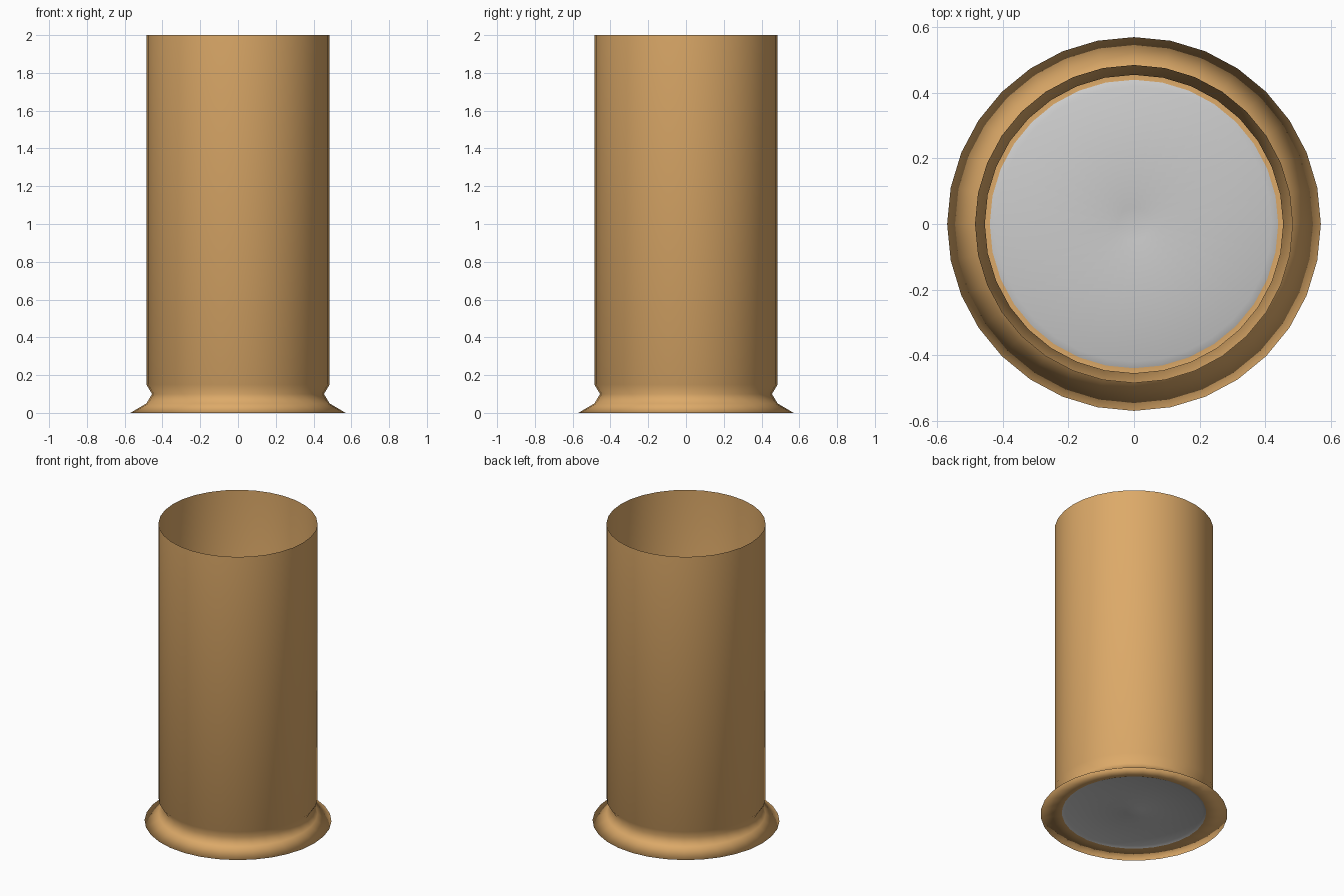
import bpy
from math import cos, sin, tau

if "Cube" in bpy.data.objects:
    bpy.data.objects.remove(bpy.data.objects["Cube"])

SIDES = 32


def lathe(name, profile, colour=None):
    """Spin (radius, z) points around z; a radius of 0 makes a pole."""
    verts, faces, rings = [], [], []
    for r, z in profile:
        n = SIDES if r > 0 else 1
        rings.append([len(verts) + i for i in range(n)])
        verts += [(r * cos(tau * i / SIDES), r * sin(tau * i / SIDES), z) for i in range(n)]
    for a, b in zip(rings, rings[1:]):
        for i in range(SIDES):
            j = (i + 1) % SIDES
            if len(b) == 1:
                faces.append((a[i], b[0], a[j]))
            else:
                faces.append((a[i], b[i], b[j], a[j]))
    mesh = bpy.data.meshes.new(name)
    mesh.from_pydata(verts, [], faces)
    mesh.shade_smooth()
    obj = bpy.data.objects.new(name, mesh)
    bpy.context.collection.objects.link(obj)
    if colour:
        mat = bpy.data.materials.new(name + "_brass")
        mat.diffuse_color = colour
        mat.use_nodes = True
        mat.node_tree.nodes["Principled BSDF"].inputs["Base Color"].default_value = mat.diffuse_color
        mesh.materials.append(mat)
    return obj


# Thin open tube with a groove, flared rim and underside ring
lathe("casing", [(0.485, 2.0), (0.485, 0.15), (0.455, 0.10), (0.485, 0.05),
                 (0.57, 0.0), (0.44, 0.01)], (0.72, 0.40, 0.14, 1))

# Slightly domed base disc, closing the casing
lathe("base_plate", [(0.44, 0.01), (0.42, 0.018), (0.05, 0.018), (0.0, 0.008)][::1])
